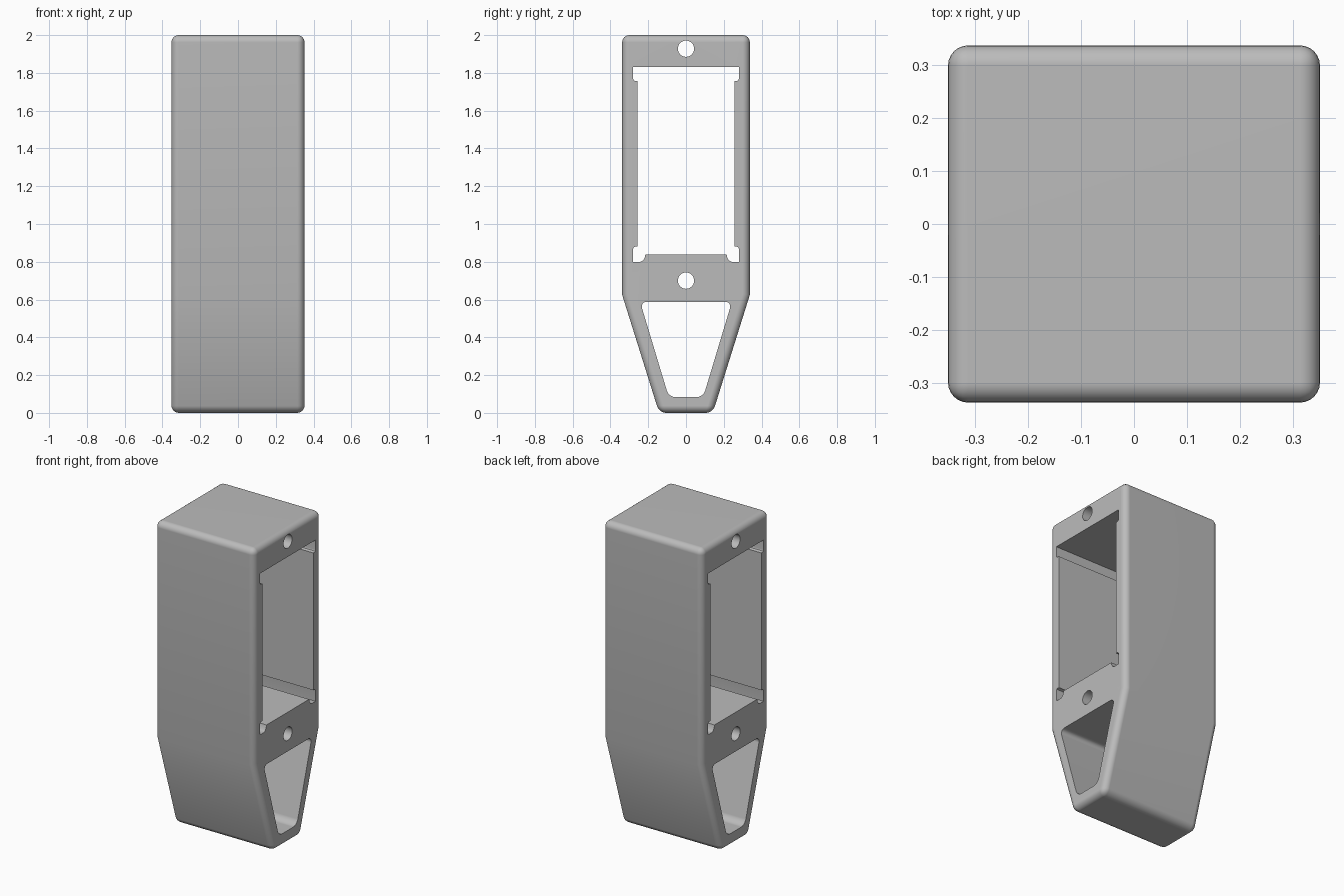
import bpy, bmesh, math

if "Cube" in bpy.data.objects:
    bpy.data.objects.remove(bpy.data.objects["Cube"], do_unlink=True)

HALF_X = 0.352

grey = bpy.data.materials.new("plain grey")
grey.use_nodes = True
colour = (0.5, 0.5, 0.5, 1)
grey.diffuse_color = colour
grey.node_tree.nodes["Principled BSDF"].inputs["Base Color"].default_value = colour


def prism(name, half, depth, fillet=0, along_only=False, segments=6):
    """Mirror a half profile (y, z), extrude it along x and round its edges."""
    points = half + [(-y, z) for y, z in reversed(half)]
    bm = bmesh.new()
    face = bm.faces.new([bm.verts.new((-depth, y, z)) for y, z in points])
    new = bmesh.ops.extrude_face_region(bm, geom=[face])["geom"]
    verts = [v for v in new if isinstance(v, bmesh.types.BMVert)]
    bmesh.ops.translate(bm, verts=verts, vec=(2 * depth, 0, 0))
    bmesh.ops.recalc_face_normals(bm, faces=bm.faces)
    if fillet:
        edges = [e for e in bm.edges if e.calc_face_angle() > math.radians(30)]
        if along_only:
            edges = [e for e in edges
                     if abs(e.verts[0].co.x - e.verts[1].co.x) > depth]
        bmesh.ops.bevel(bm, geom=edges, offset=fillet, segments=segments,
                        profile=0.5, affect='EDGES', clamp_overlap=True)
    bmesh.ops.recalc_face_normals(bm, faces=bm.faces)
    mesh = bpy.data.meshes.new(name)
    bm.to_mesh(mesh)
    bm.free()
    mesh.materials.append(grey)
    obj = bpy.data.objects.new(name, mesh)
    bpy.context.collection.objects.link(obj)
    return obj


# Tapered outer shell, rounded everywhere except at the shallow bend
body = prism("housing", [(0.142, 0), (0.338, 0.625), (0.338, 2)], HALF_X, 0.038)

# Stepped window with clearance notches in its corners
window = prism("window_cutter", [
    (0.215, 0.838), (0.219, 0.82), (0.227, 0.807), (0.24, 0.80),
    (0.28, 0.80), (0.28, 0.868), (0.276, 0.876), (0.268, 0.88),
    (0.257, 0.88), (0.257, 1.756), (0.268, 1.756), (0.276, 1.76),
    (0.28, 1.768), (0.28, 1.83)], 0.5)

# Lower tapered opening with rounded corners
lower = prism("lower_opening_cutter", [(0.091, 0.083), (0.243, 0.588)], 0.5,
              0.036, along_only=True)

# Two round screw holes
cutters = [window, lower]
for name, z in (("upper_hole_cutter", 1.928), ("lower_hole_cutter", 0.70)):
    arc = [(0.043 * math.sin(a), z - 0.043 * math.cos(a))
           for a in (math.pi * (i + 0.5) / 20 for i in range(20))]
    cutters.append(prism(name, arc, 0.5))

bpy.ops.object.select_all(action='DESELECT')
body.select_set(True)
bpy.context.view_layer.objects.active = body
for cutter in cutters:
    cutter.hide_render = True
    cut = body.modifiers.new(cutter.name, 'BOOLEAN')
    cut.operation, cut.solver, cut.object = 'DIFFERENCE', 'EXACT', cutter
    bpy.ops.object.modifier_apply(modifier=cut.name)
    bpy.data.objects.remove(cutter, do_unlink=True)

# Smooth fillets with flat main faces
bpy.ops.object.shade_smooth_by_angle(angle=math.radians(30))
weighted = body.modifiers.new("weighted_normals", 'WEIGHTED_NORMAL')
weighted.keep_sharp = True
